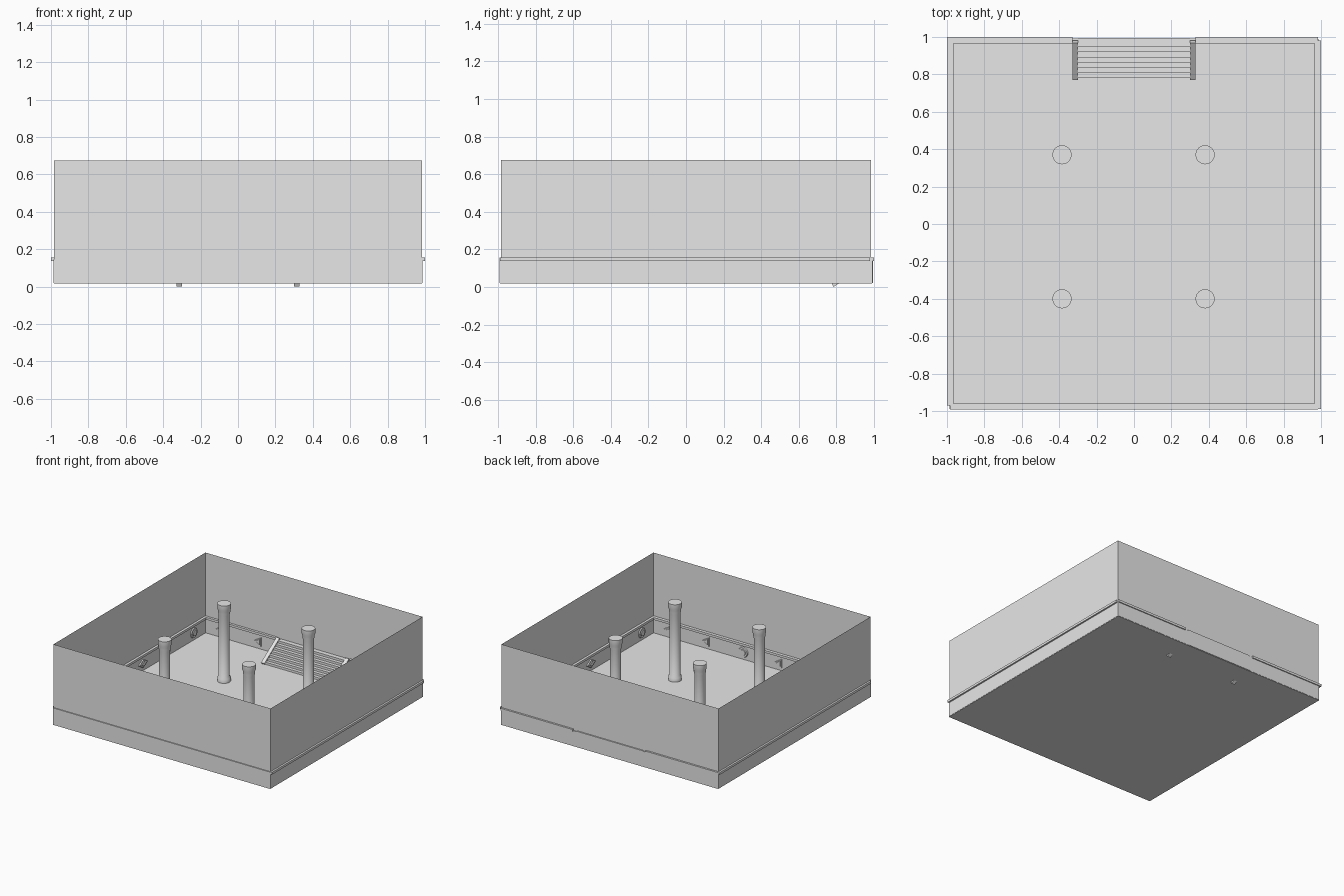
import bpy, bmesh, math
from mathutils import Matrix

old = bpy.data.objects.get("Cube")
if old:
    bpy.data.objects.remove(old, do_unlink=True)

grey = bpy.data.materials.new("plain grey")
grey.use_nodes = True
grey.diffuse_color = (0.8, 0.8, 0.8, 1)
grey.node_tree.nodes["Principled BSDF"].inputs["Base Color"].default_value = (0.8, 0.8, 0.8, 1)

FLOOR, LEDGE, TOP, WALL = 0.02, 0.155, 0.675, 0.985


def finish(name, bm, smooth=False):
    bmesh.ops.recalc_face_normals(bm, faces=bm.faces)
    mesh = bpy.data.meshes.new(name)
    bm.to_mesh(mesh)
    bm.free()
    mesh.materials.append(grey)
    obj = bpy.data.objects.new(name, mesh)
    bpy.context.collection.objects.link(obj)
    if smooth:
        bpy.ops.object.select_all(action='DESELECT')
        obj.select_set(True)
        bpy.context.view_layer.objects.active = obj
        bpy.ops.object.shade_smooth_by_angle(angle=math.radians(35))
    return obj


def box(name, x0, x1, y0, y1, z0, z1):
    bm = bmesh.new()
    bmesh.ops.create_cube(bm, size=1)
    for v in bm.verts:
        v.co.x = x0 if v.co.x < 0 else x1
        v.co.y = y0 if v.co.y < 0 else y1
        v.co.z = z0 if v.co.z < 0 else z1
    return finish(name, bm)


def side_profile(name, points, x0, x1):
    """Extrude a (y, z) outline along x."""
    bm = bmesh.new()
    face = bm.faces.new([bm.verts.new((x0, y, z)) for y, z in points])
    new = bmesh.ops.extrude_face_region(bm, geom=[face])["geom"]
    bmesh.ops.translate(bm, vec=(x1 - x0, 0, 0),
                        verts=[g for g in new if isinstance(g, bmesh.types.BMVert)])
    return finish(name, bm)


def column(name, x, y, profile):
    """Lathe a (radius, z) profile."""
    bm = bmesh.new()
    verts = [bm.verts.new((r, 0, z)) for r, z in profile]
    edges = [bm.edges.new(pair) for pair in zip(verts, verts[1:])]
    bmesh.ops.spin(bm, geom=verts + edges, cent=(0, 0, 0), axis=(0, 0, 1),
                   angle=math.tau, steps=24)
    bmesh.ops.remove_doubles(bm, verts=bm.verts, dist=0.0001)
    bmesh.ops.translate(bm, verts=bm.verts, vec=(x, y, 0))
    return finish(name, bm, smooth=True)


def emblem(name, turn, along, sides):
    """Stacked relief plates on the inside of a wall; turn 0 is the front wall."""
    bm = bmesh.new()
    for radius, depth in ((0.042, 0.008), (0.026, 0.014)):
        made = bmesh.ops.create_cone(bm, cap_ends=True, segments=sides, radius1=radius,
                                     radius2=radius * 0.9, depth=depth)
        spin = Matrix.Rotation(-math.pi / 2, 4, 'Z') if sides == 3 else Matrix()
        stretch = Matrix.Diagonal((1.4, 0.85, 1, 1)) if sides == 4 else Matrix()
        place = (Matrix.Rotation(turn, 4, 'Z')
                 @ Matrix.Translation((along, depth / 2 - 0.98, 0.08))
                 @ Matrix.Rotation(-math.pi / 2, 4, 'X') @ stretch @ spin)
        bmesh.ops.transform(bm, matrix=place, verts=made["verts"])
    return finish(name, bm)


# Floor slab
box("floor", -WALL, WALL, -0.99, 0.99, FLOOR - 0.003, FLOOR)

# Thin upper walls, open at the top
bm = bmesh.new()
bmesh.ops.create_grid(bm, x_segments=1, y_segments=1, size=WALL)
rim = bmesh.ops.extrude_edge_only(bm, edges=bm.edges[:])["geom"]
bmesh.ops.translate(bm, vec=(0, 0, TOP - LEDGE + 0.01),
                    verts=[g for g in rim if isinstance(g, bmesh.types.BMVert)])
bmesh.ops.delete(bm, geom=[f for f in bm.faces if abs(f.normal.z) > 0.9], context='FACES')
bmesh.ops.translate(bm, verts=bm.verts, vec=(0, 0, LEDGE - 0.01))
finish("upper_walls", bm)

# Lower walls
for name, s in (("left", 1), ("right", -1)):
    box(name + "_lower_wall", *sorted((s * 0.98, s * 0.987)), -0.99, 0.99, FLOOR, LEDGE - 0.01)
for name, s in (("back", 1), ("front", -1)):
    box(name + "_lower_wall", -WALL, WALL, *sorted((s * 0.98, s * 0.992)), FLOOR, LEDGE - 0.01)

# Ledge mouldings, interrupted at the stairs
z0, z1 = LEDGE - 0.017, LEDGE + 0.002
box("right_ledge", -1, -0.965, -0.97, 1, z0, z1)
box("left_ledge", 0.965, 1, -0.99, 0.98, z0, z1)
box("front_ledge", -0.985, 0.985, -0.993, -0.96, z0, z1)
box("back_ledge_right", -0.985, -0.33, 0.965, 1, z0, z1)
box("back_ledge_left", 0.33, 0.985, 0.965, 1, z0, z1)

# Stairs against the back wall
STEPS, FRONT = 7, 0.78
run, rise = (0.975 - FRONT) / STEPS, (0.15 - FLOOR) / STEPS
outline = [(0.995, FLOOR), (FRONT, FLOOR)]
for i in range(STEPS):
    outline.append((FRONT + i * run, FLOOR + (i + 1) * rise))
    outline.append((FRONT + (i + 1) * run, FLOOR + (i + 1) * rise))
outline[-1] = (0.995, 0.15)
side_profile("stairs", outline, -0.3, 0.3)
slope = [(0.77, 0.03), (0.785, 0), (0.98, 0.13), (0.968, 0.163)]
side_profile("right_stair_rail", slope, -0.33, -0.3)
side_profile("left_stair_rail", slope, 0.3, 0.33)

# Four round columns with base and capital
profile = [(0, FLOOR), (0.05, FLOOR), (0.05, 0.05), (0.041, 0.065), (0.041, 0.565),
           (0.046, 0.585), (0.046, 0.6), (0.051, 0.615), (0.051, 0.655), (0, 0.655)]
for name, x, y in (("front_left", 0.38, -0.4), ("front_right", -0.385, -0.4),
                   ("back_left", 0.38, 0.37), ("back_right", -0.385, 0.37)):
    column(name + "_column", x, y, profile)

# Relief emblems around the lower walls
for w, wall in enumerate(("front", "left", "back", "right")):
    for i in range(6):
        along = (i - 2.5) * 0.33
        if wall == "back" and abs(along) < 0.35:
            continue
        sides = (16, 4, 3)[i % 3] if i < 3 else (16, 3, 4)[i - 3]
        if wall in ("left", "right"):
            sides = (16, 3, 4)[i % 3]
        emblem(f"{wall}_emblem_{i + 1}", w * math.pi / 2, along, sides)
